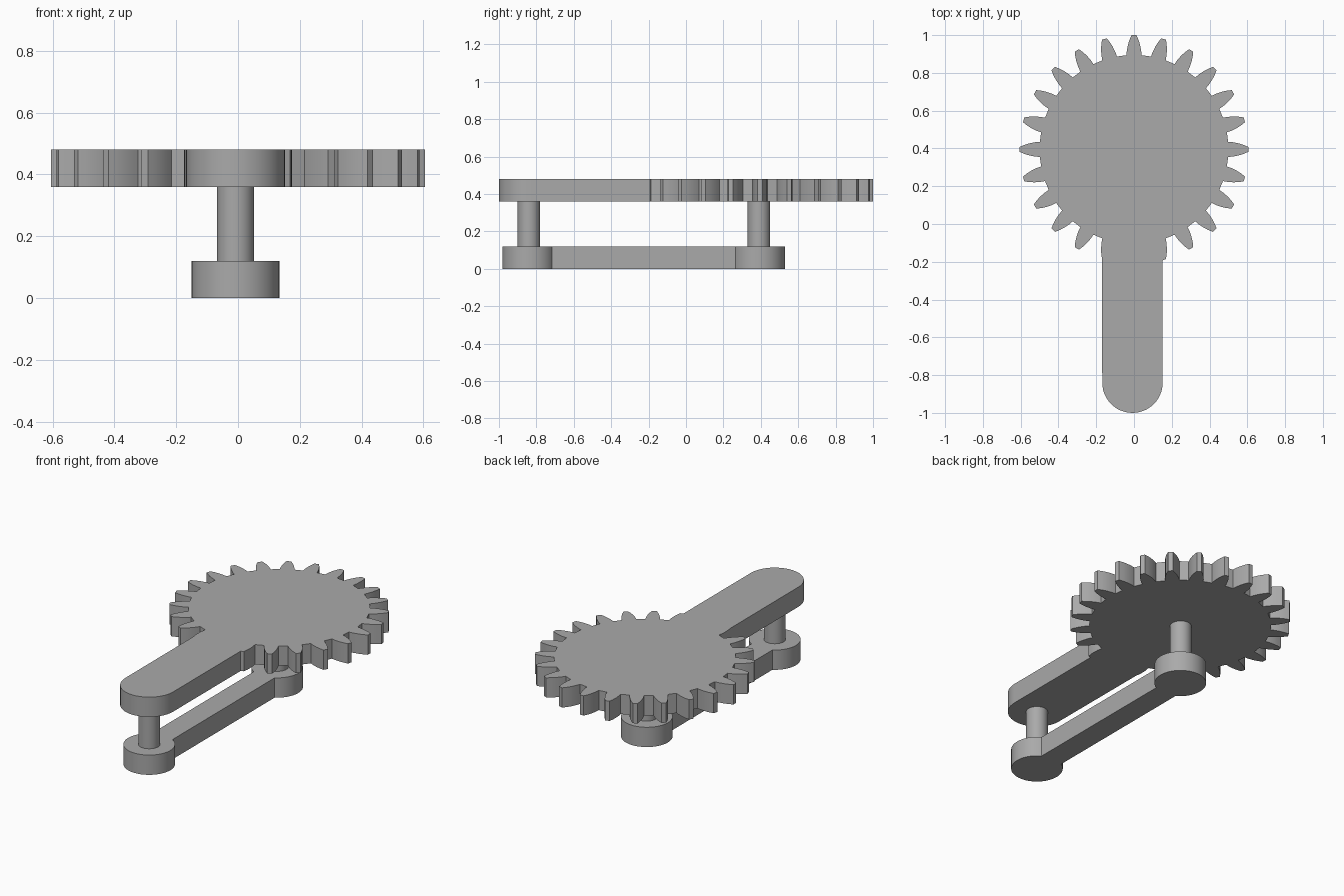
import bpy
import bmesh
from math import sin, cos, pi, radians, asin

if "Cube" in bpy.data.objects:
    bpy.data.objects.remove(bpy.data.objects["Cube"])

AXIS_X = -0.008
GEAR_Y, CRANK_Y = 0.395, -0.84
THICK, TOP_Z = 0.12, 0.36

grey = bpy.data.materials.new("plain grey")
grey.use_nodes = True
colour = (0.4, 0.4, 0.4, 1)
grey.diffuse_color = colour
grey.node_tree.nodes["Principled BSDF"].inputs["Base Color"].default_value = colour


def polar(cx, cy, r, a):
    return (cx + r * cos(a), cy + r * sin(a))


def arc(cx, cy, r, start, end, steps):
    return [polar(cx, cy, r, start + (end - start) * i / steps) for i in range(steps + 1)]


def plate(name, outline, z, height):
    """Extrude a flat outline upwards into a solid part."""
    bm = bmesh.new()
    face = bm.faces.new([bm.verts.new((x, y, z)) for x, y in outline])
    top = bmesh.ops.extrude_face_region(bm, geom=[face])["geom"]
    verts = [v for v in top if isinstance(v, bmesh.types.BMVert)]
    bmesh.ops.translate(bm, verts=verts, vec=(0, 0, height))
    bmesh.ops.recalc_face_normals(bm, faces=bm.faces)
    mesh = bpy.data.meshes.new(name)
    bm.to_mesh(mesh)
    bm.free()
    mesh.materials.append(grey)
    obj = bpy.data.objects.new(name, mesh)
    bpy.context.collection.objects.link(obj)
    bpy.ops.object.select_all(action="DESELECT")
    obj.select_set(True)
    bpy.context.view_layer.objects.active = obj
    bpy.ops.object.shade_smooth_by_angle(angle=radians(30))
    return obj


# Gear wheel and its arm, traced as one outline
TEETH = 24
FLANK = [(0.5, 0.04), (0.525, 0.038), (0.555, 0.032), (0.58, 0.024), (0.605, 0.013)]
rising = [(r, -w / r) for r, w in FLANK]
falling = [(r, w / r) for r, w in reversed(FLANK)]

outline = []
for i in range(1, TEETH):
    mid = -pi / 2 + i * 2 * pi / TEETH
    # The teeth beside the arm only show their outer flank
    tooth = (rising if i > 1 else []) + (falling if i < TEETH - 1 else [])
    outline += [polar(0, GEAR_Y, r, mid + a) for r, a in tooth]
ARM_R = 0.16
outline += arc(AXIS_X, CRANK_Y, ARM_R, pi, 2 * pi, 24)
outline.append((AXIS_X + ARM_R, -0.192))
plate("gear_with_arm", outline, TOP_Z, THICK)

# Lower link with a round boss at each end
BOSS_R, BAR_HALF = 0.142, 0.07
gap = asin(BAR_HALF / BOSS_R)
link = arc(AXIS_X, GEAR_Y - 0.008, BOSS_R, -pi / 2 + gap, 3 * pi / 2 - gap, 40)
link += arc(AXIS_X, CRANK_Y, BOSS_R, pi / 2 + gap, 5 * pi / 2 - gap, 40)
plate("lower_link", link, 0, THICK)

# Pins joining the link to the gear and the arm
for name, y in (("gear_pin", GEAR_Y - 0.005), ("arm_pin", CRANK_Y)):
    plate(name, arc(AXIS_X, y, 0.06, 0, 2 * pi, 32)[:-1], THICK - 0.005, TOP_Z - THICK + 0.01)
